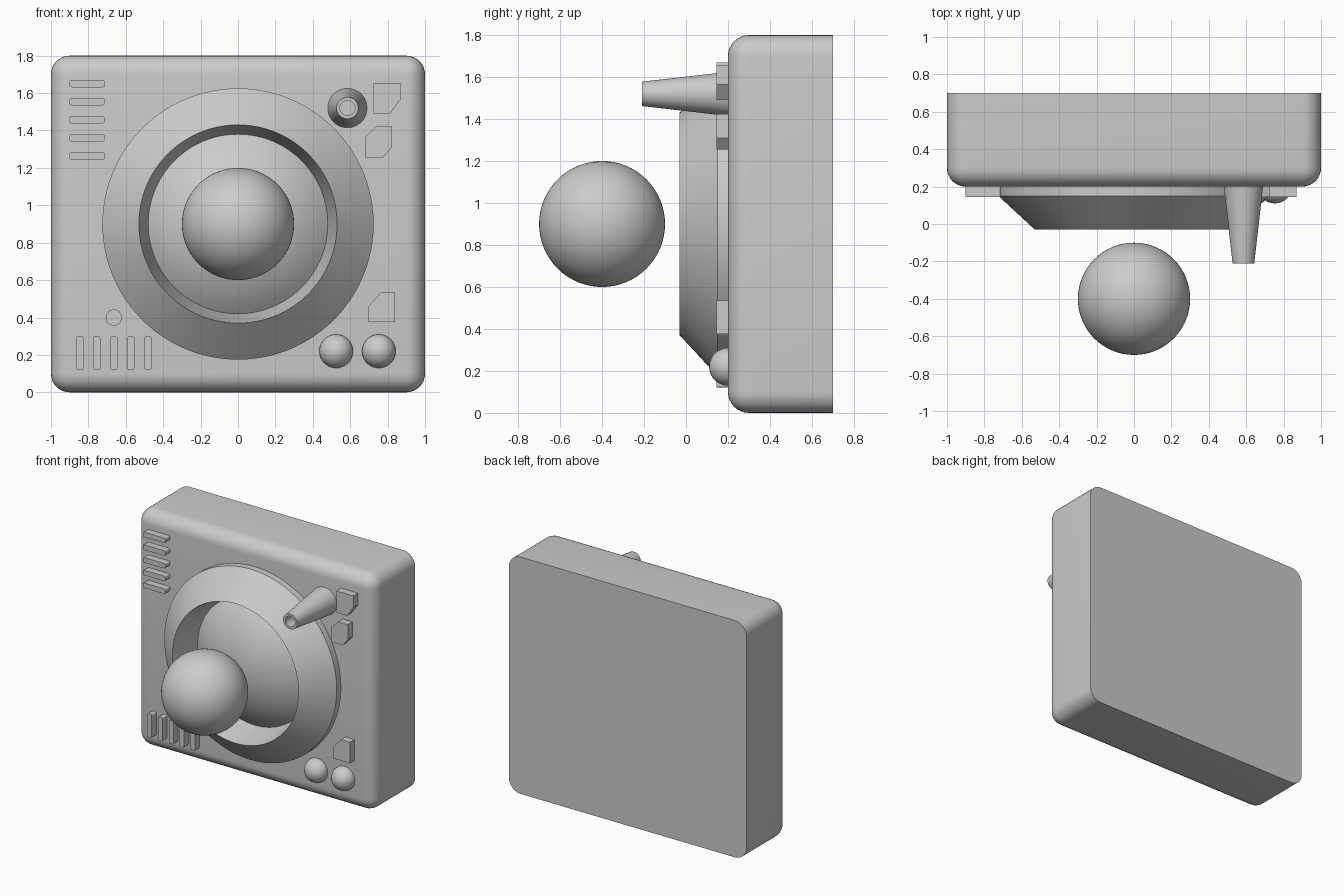
import bpy, bmesh
from math import radians, cos, sin, pi, asin
from mathutils import Matrix, Vector

if "Cube" in bpy.data.objects:
    bpy.data.objects.remove(bpy.data.objects["Cube"])

FACE = 0.20    # y of the housing's front face
RAISED = 0.145  # y of the raised details' front


def finish(name, bm, smooth=True):
    bmesh.ops.recalc_face_normals(bm, faces=bm.faces)
    mesh = bpy.data.meshes.new(name)
    bm.to_mesh(mesh)
    bm.free()
    ob = bpy.data.objects.new(name, mesh)
    bpy.context.collection.objects.link(ob)
    if smooth:
        bpy.ops.object.select_all(action='DESELECT')
        ob.select_set(True)
        bpy.context.view_layer.objects.active = ob
        bpy.ops.object.shade_smooth_by_angle(angle=radians(30))
    return ob


def lathe(name, profile, x, z, closed=False, steps=64):
    """Spin (radius, y) points about an axis along y through (x, z)."""
    bm = bmesh.new()
    vs = [bm.verts.new((x + r, y, z)) for r, y in profile]
    pairs = list(zip(vs, vs[1:])) + ([(vs[-1], vs[0])] if closed else [])
    edges = [bm.edges.new(p) for p in pairs]
    bmesh.ops.spin(bm, geom=vs + edges, cent=(x, 0, z), axis=(0, 1, 0),
                   angle=2 * pi, steps=steps)
    bmesh.ops.remove_doubles(bm, verts=bm.verts, dist=1e-5)
    return finish(name, bm)


def ball(name, x, y, z, r, seg=32):
    bm = bmesh.new()
    bmesh.ops.create_uvsphere(bm, u_segments=seg, v_segments=seg // 2, radius=r,
                              matrix=Matrix.Translation((x, y, z)))
    return finish(name, bm)


def prism(name, outline):
    """Extrude an (x, z) outline from the raised plane back into the housing."""
    bm = bmesh.new()
    f = bm.faces.new([bm.verts.new((x, RAISED, z)) for x, z in outline])
    new = bmesh.ops.extrude_face_region(bm, geom=[f])['geom']
    moved = [v for v in new if isinstance(v, bmesh.types.BMVert)]
    bmesh.ops.translate(bm, verts=moved, vec=(0, FACE - RAISED + 0.01, 0))
    if not f.is_valid or len(bm.faces) < len(outline) + 2:
        bm.faces.new([v for v in bm.verts if v not in moved])
    return finish(name, bm, False)


def slat(name, x, z, w, h, r=0.01):
    pts = []
    for i, (sx, sz) in enumerate([(1, 1), (-1, 1), (-1, -1), (1, -1)]):
        for k in range(4):
            a = (i + k / 3) * pi / 2
            pts.append((x + sx * (w / 2 - r) + r * cos(a),
                        z + sz * (h / 2 - r) + r * sin(a)))
    return prism(name, pts)


# Housing: rounded everywhere except around the flat back
bm = bmesh.new()
bmesh.ops.create_cube(bm, size=1, matrix=Matrix.Translation((0, 0.45, 0.9))
                      @ Matrix.Diagonal((2, 0.5, 1.8, 1)))
edges = [e for e in bm.edges if min(v.co.y for v in e.verts) < 0.5]
bmesh.ops.bevel(bm, geom=edges, offset=0.1, offset_type='OFFSET', segments=8,
                profile=0.5, affect='EDGES')
finish("housing", bm)

# Conical ring with a shallow dome inside it
lathe("ring", [(0.725, FACE), (0.725, 0.15), (0.53, -0.03), (0.48, FACE)],
      0, 0.9, closed=True, steps=96)
apex, rim = 0.02, 0.48
rise = FACE - apex
R = (rim ** 2 + rise ** 2) / (2 * rise)
top = asin(rim / R)
lathe("dome", [(R * sin(top * i / 12), apex + R * (1 - cos(top * i / 12)))
               for i in range(13)], 0, 0.9, steps=96)

# Large ball in front
ball("front_ball", 0, -0.4, 0.9, 0.3, 64)

# Hollow tapered nozzle
lathe("nozzle", [(0.105, FACE), (0.058, -0.21), (0.04, -0.21), (0.04, -0.1), (0, -0.1)],
      0.585, 1.52, steps=48)

# Two domed buttons and a small round button
for i, x in enumerate((0.525, 0.753)):
    ball(f"round_button_{i}", x, FACE, 0.22, 0.09)
lathe("small_button", [(0, RAISED), (0.043, RAISED), (0.043, FACE)], -0.664, 0.4, steps=32)

# Two groups of vent slats
for i in range(5):
    slat(f"upper_slat_{i}", -0.807, 1.65 - 0.0965 * i, 0.188, 0.038)
    slat(f"lower_slat_{i}", -0.846 + 0.091 * i, 0.21, 0.038, 0.18)

# Clipped-corner keys
prism("key_top", [(0.725, 1.49), (0.815, 1.49), (0.868, 1.565), (0.868, 1.655), (0.725, 1.655)])
prism("key_middle", [(0.68, 1.255), (0.775, 1.255), (0.822, 1.31), (0.822, 1.425),
                     (0.74, 1.425), (0.68, 1.365)])
prism("key_bottom", [(0.697, 0.375), (0.84, 0.375), (0.84, 0.535), (0.765, 0.535), (0.697, 0.46)])
